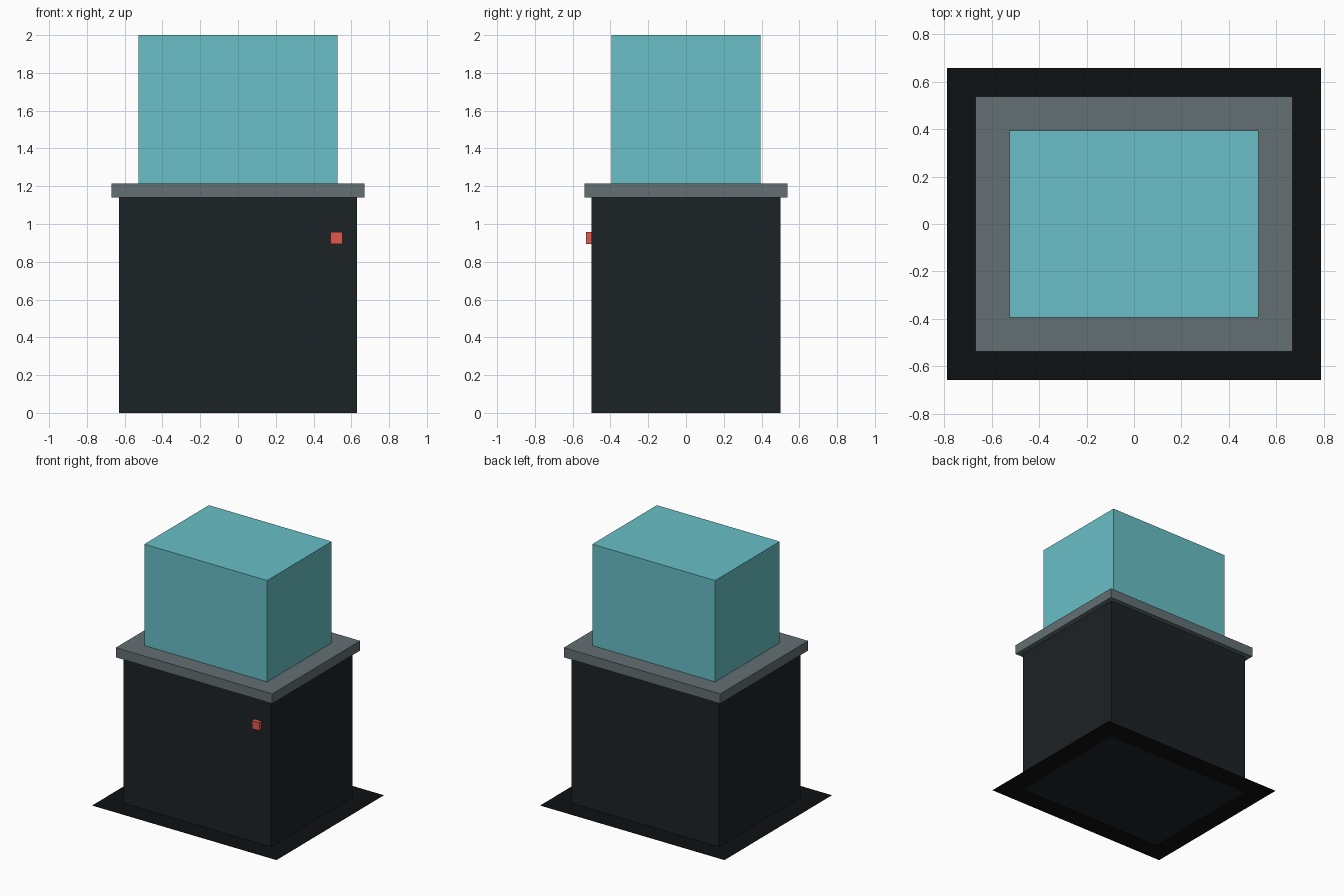
import bpy
import bmesh
from mathutils import Matrix, Vector

default = bpy.data.objects.get("Cube")
if default:
    bpy.data.objects.remove(default, do_unlink=True)


def material(name, rgb):
    mat = bpy.data.materials.new(name)
    mat.use_nodes = True
    color = (*rgb, 1.0)
    mat.diffuse_color = color
    mat.node_tree.nodes["Principled BSDF"].inputs["Base Color"].default_value = color
    return mat


def add_part(name, bm, mat):
    mesh = bpy.data.meshes.new(name)
    bm.to_mesh(mesh)
    bm.free()
    mesh.materials.append(mat)
    obj = bpy.data.objects.new(name, mesh)
    bpy.context.collection.objects.link(obj)
    return obj


def box(name, size, bottom, mat, x=0.0, y=0.0):
    """Closed box standing on the given bottom height."""
    bm = bmesh.new()
    center = Vector((x, y, bottom + size[2] / 2))
    bmesh.ops.create_cube(bm, size=1.0, matrix=Matrix.Translation(center) @ Matrix.Diagonal((*size, 1.0)))
    return add_part(name, bm, mat)


def sheet(name, width, depth, height, mat):
    """Flat rectangle with no thickness."""
    bm = bmesh.new()
    bmesh.ops.create_grid(bm, x_segments=1, y_segments=1, size=0.5,
                          matrix=Matrix.Translation((0, 0, height)) @ Matrix.Diagonal((width, depth, 1, 1)))
    return add_part(name, bm, mat)


glass = material("teal glass", (0.138, 0.521, 0.565))
trim = material("grey trim", (0.125, 0.159, 0.171))
cabinet = material("dark cabinet", (0.0116, 0.016, 0.0185))
floor = material("black mat", (0.0048, 0.005, 0.0056))
red = material("red light", (0.745, 0.098, 0.069))

# Mat under the cabinet
sheet("floor_mat", 1.58, 1.315, 0.006, floor)

# Cabinet, overhanging top and display case
body_height = 1.14
top_height = 0.075
case_bottom = body_height + top_height
box("cabinet_body", (1.262, 1.0, body_height), 0, cabinet)
box("cabinet_top", (1.34, 1.076, top_height), body_height, trim)
box("display_case", (1.052, 0.79, 2.0 - case_bottom), case_bottom, glass)

# Small indicator set into the front face
box("indicator_light", (0.063, 0.058, 0.063), 0.895, red, x=0.522, y=-0.5)
